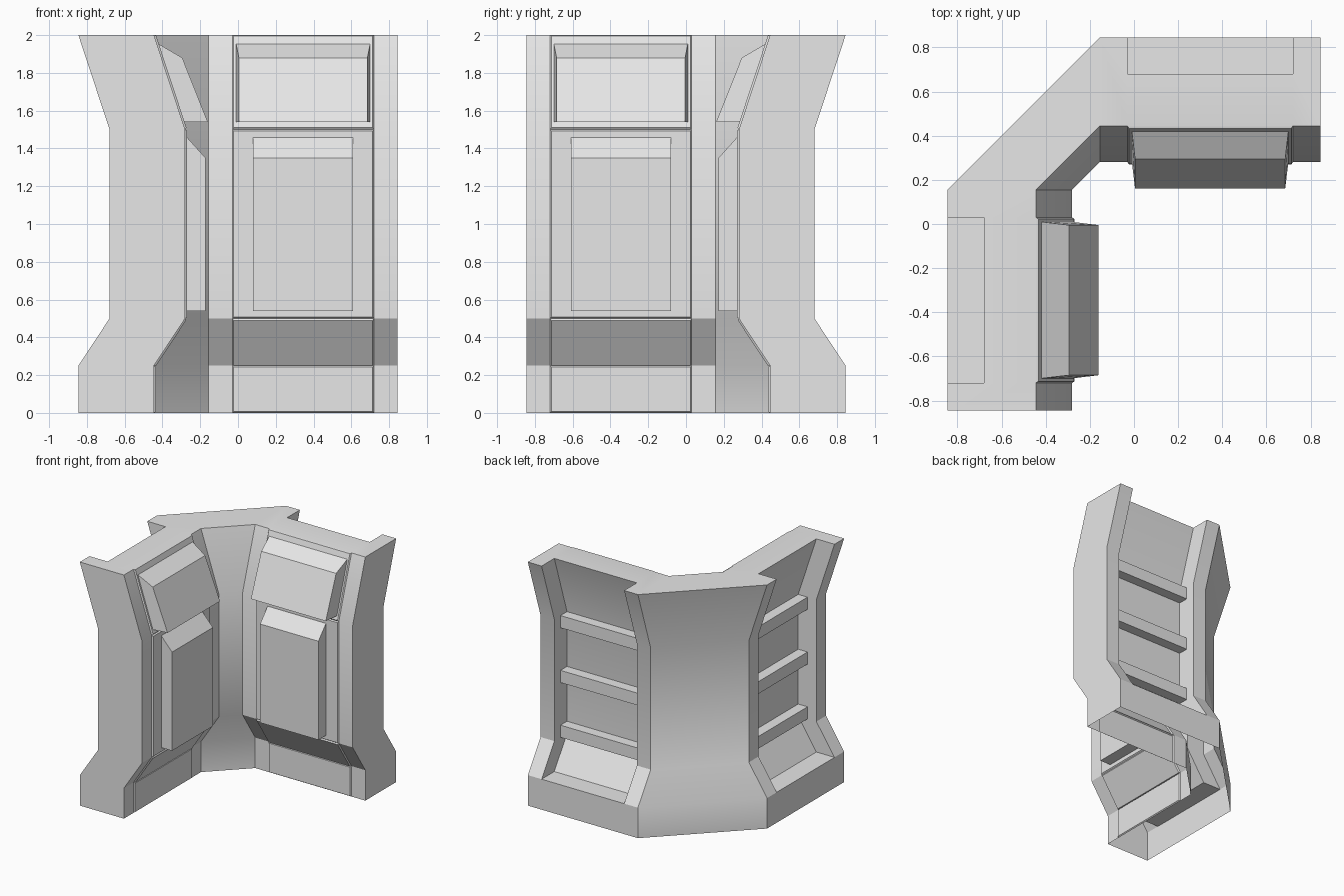
import bpy, bmesh, math

cube = bpy.data.objects.get("Cube")
if cube:
    bpy.data.objects.remove(cube, do_unlink=True)

grey = bpy.data.materials.new("light_grey")
grey.use_nodes = True
colour = (0.8, 0.8, 0.8, 1)
grey.diffuse_color = colour
grey.node_tree.nodes["Principled BSDF"].inputs["Base Color"].default_value = colour

# Wall cross-section: heights and outer offsets; the inner side runs parallel
HEIGHTS = [0, 0.25, 0.5, 1.5, 2]
OUTER = [0.845, 0.845, 0.68, 0.68, 0.845]
THICK, RECESS = 0.4, 0.165
INNER = [d - THICK for d in OUTER]
BACK = [d - RECESS for d in OUTER]
# Positions along each wing: end, bay start, bay end, corner
ENDS = [0.845, 0.72, -0.03, -0.155]


def place(wing, u, d, z):
    """Wing 0 runs along x; wing 1 is its mirror across the corner diagonal."""
    return (u, d, z) if wing == 0 else (-d, -u, z)


def finish(bm, name, smooth=False):
    mesh = bpy.data.meshes.new(name)
    bm.to_mesh(mesh)
    bm.free()
    mesh.materials.append(grey)
    obj = bpy.data.objects.new(name, mesh)
    bpy.context.collection.objects.link(obj)
    if smooth:
        bpy.ops.object.select_all(action="DESELECT")
        obj.select_set(True)
        bpy.context.view_layer.objects.active = obj
        bpy.ops.object.shade_smooth_by_angle(angle=math.radians(30))
    return obj


def prism(name, wing, section):
    """Solid across a wing from a section of (u0, u1, d, z) rows."""
    bm = bmesh.new()
    a = [bm.verts.new(place(wing, u0, d, z)) for u0, u1, d, z in section]
    b = [bm.verts.new(place(wing, u1, d, z)) for u0, u1, d, z in section]
    bm.faces.new(a)
    bm.faces.new(b)
    for i in range(len(a)):
        j = (i + 1) % len(a)
        bm.faces.new((a[i], a[j], b[j], b[i]))
    bmesh.ops.recalc_face_normals(bm, faces=bm.faces[:])
    return finish(bm, name)


def build_wall():
    """Corner wall shell, open underneath, with outer recesses and raised inner panels."""
    bm = bmesh.new()

    def column(wing, u, offsets):
        return [bm.verts.new(place(wing, u, d, z)) for d, z in zip(offsets, HEIGHTS)]

    def strip(a, b, start=0, stop=4):
        return [bm.faces.new((a[i], b[i], b[i + 1], a[i + 1])) for i in range(start, stop)]

    stations = [(0, u) for u in ENDS] + [(1, u) for u in reversed(ENDS)]
    outer = [column(w, u, OUTER) for w, u in stations]
    inner = [column(w, u, INNER) for w, u in stations]
    panels = []
    for k in range(7):
        front = strip(inner[k], inner[k + 1])
        o0, o1 = outer[k], outer[k + 1]
        if k in (1, 5):
            panels += front
            r0 = column(*stations[k], BACK)
            r1 = column(*stations[k + 1], BACK)
            strip(o0, o1, 0, 1)
            bm.faces.new((o0[1], o1[1], r1[1], r0[1]))
            strip(r0, r1, 1)
            strip(o0, r0, 1)
            strip(o1, r1, 1)
            bm.faces.new((r0[4], r1[4], inner[k + 1][4], inner[k][4]))
            # Top edges beside the recess close onto the neighbouring posts
            bm.faces.new((o0[4], r0[4], inner[k][4], inner[k - 1][4], outer[k - 1][4]))
            bm.faces.new((o1[4], r1[4], inner[k + 1][4], inner[k + 2][4], outer[k + 2][4]))
        else:
            strip(o0, o1)
            if k == 3:
                bm.faces.new((o0[4], o1[4], inner[k + 1][4], inner[k][4]))
    strip(outer[0], inner[0])
    strip(outer[-1], inner[-1])
    for v in [v for v in bm.verts if not v.link_faces]:
        bm.verts.remove(v)
    bmesh.ops.recalc_face_normals(bm, faces=bm.faces[:])
    top = max(bm.faces, key=lambda f: f.calc_center_median().z)
    if top.normal.z < 0:
        bmesh.ops.reverse_faces(bm, faces=bm.faces[:])
    bmesh.ops.inset_individual(bm, faces=panels, thickness=0.01, depth=0.01)
    return finish(bm, "corner_wall", smooth=True)


build_wall()

for wing, side in enumerate(("back", "right")):
    # Tapered sloping pad at the top of the inner face
    wide, narrow = (-0.012, 0.702), (0.005, 0.685)
    prism(side + "_upper_pad", wing, [
        (*wide, 0.44, 1.965), (*narrow, 0.295, 1.88),
        (*narrow, 0.16, 1.54), (*wide, 0.30, 1.54)])
    # Tall pad with a chamfered top
    span = (0.08, 0.61)
    prism(side + "_lower_pad", wing, [
        (*span, 0.28, 1.47), (*span, 0.172, 1.35),
        (*span, 0.172, 0.54), (*span, 0.28, 0.54)])
    # Horizontal ribs in the outer recess
    for n, z in enumerate((0.55, 1.0, 1.45)):
        bay = (ENDS[2], ENDS[1])
        prism(f"{side}_rib_{n + 1}", wing, [
            (*bay, 0.515, z - 0.05), (*bay, 0.60, z - 0.05),
            (*bay, 0.60, z + 0.05), (*bay, 0.515, z + 0.05)])
